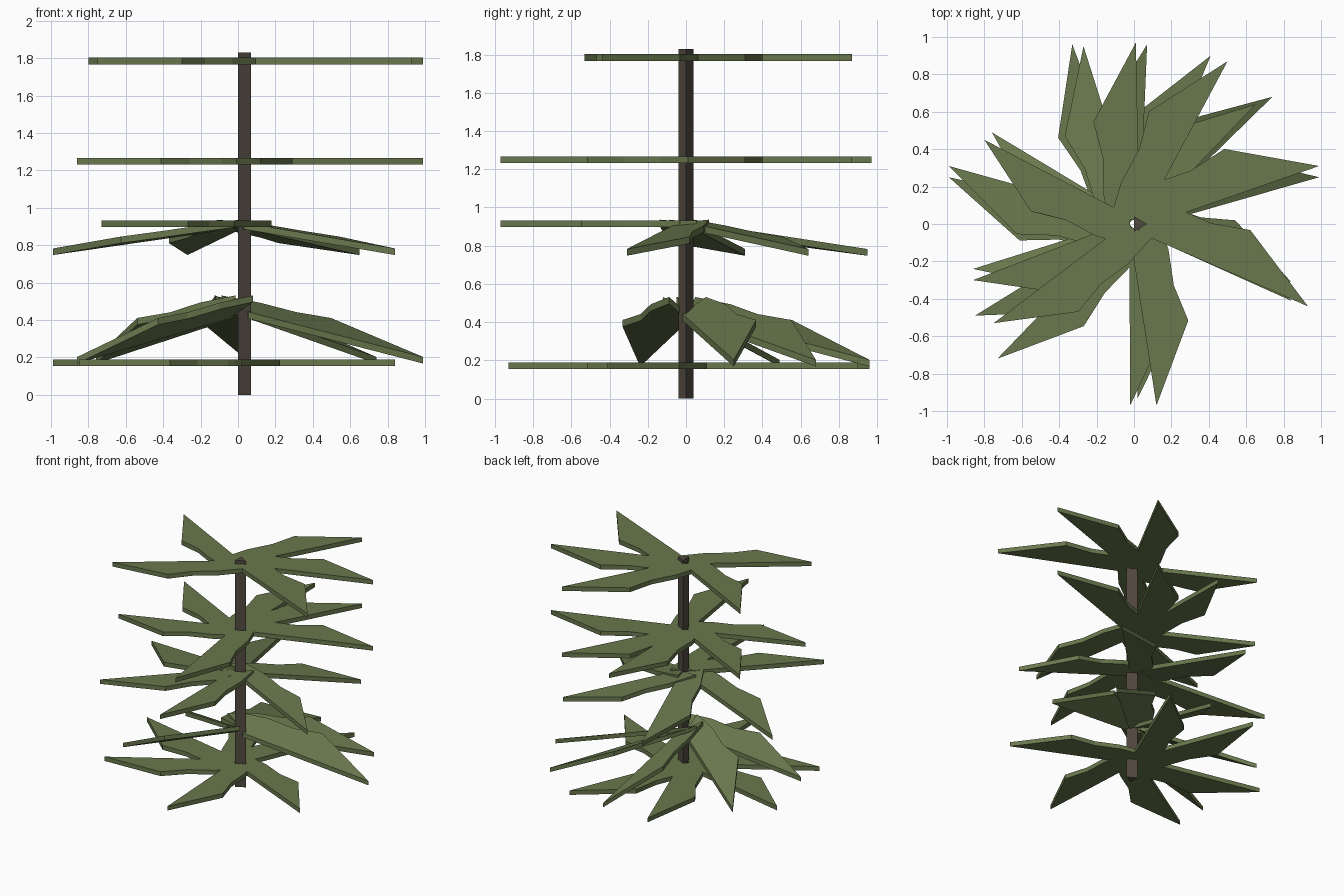
import bpy
import bmesh
from mathutils import Vector

cube = bpy.data.objects.get("Cube")
if cube:
    bpy.data.objects.remove(cube, do_unlink=True)


def material(name, rgb):
    mat = bpy.data.materials.new(name)
    mat.use_nodes = True
    mat.diffuse_color = (*rgb, 1)
    mat.node_tree.nodes["Principled BSDF"].inputs["Base Color"].default_value = (*rgb, 1)
    return mat


GREEN = material("leaf green", (0.142, 0.188, 0.075))
BROWN = material("stem brown", (0.085, 0.068, 0.052))
THICK = 0.035


def prism(name, bottom, height, mat):
    """Extrude one flat outline straight up into a closed slab."""
    bm = bmesh.new()
    face = bm.faces.new([bm.verts.new(p) for p in bottom])
    top = bmesh.ops.extrude_face_region(bm, geom=[face])["geom"]
    verts = [v for v in top if isinstance(v, bmesh.types.BMVert)]
    bmesh.ops.translate(bm, verts=verts, vec=(0, 0, height))
    bmesh.ops.recalc_face_normals(bm, faces=bm.faces)
    mesh = bpy.data.meshes.new(name)
    bm.to_mesh(mesh)
    bm.free()
    mesh.materials.append(mat)
    obj = bpy.data.objects.new(name, mesh)
    bpy.context.collection.objects.link(obj)


# Leaf outline: (along the leaf, sideways), one straight edge and one shoulder
OUTLINE = [(-0.06, 0.12), (0.05, -0.03), (1, 0), (0.56, 0.23), (0.36, 0.175), (0.16, 0.17)]


def leaf(name, tip, z, drop=0, roll=0, width=1):
    along = Vector(tip)
    side = Vector((-along.y, along.x))
    points = []
    for a, s in OUTLINE:
        p = along * a + side * s * width
        points.append((p.x, p.y, z - THICK / 2 - drop * a + roll * s))
    prism(name, points, THICK, GREEN)


# Triangular stem
prism("stem", [(0, 0.04, 0), (0, -0.04, 0), (0.07, 0, 0)], 1.83, BROWN)

# Leaf tiers: height, drop at the tip, sideways roll, width, leaf tips
tiers = {
    "top_leaf": (1.785, 0, 0, 1,
                 [(0.99, 0.31), (0.5, 0.87), (-0.8, 0.45), (-0.75, -0.53), (0.93, -0.44)]),
    "upper_leaf": (1.25, 0, 0, 1,
                   [(0.99, 0.31), (0.5, 0.87), (0.01, 0.97), (-0.79, 0.44),
                    (-0.86, -0.3), (0.12, -0.97)]),
    "middle_leaf": (0.915, 0, 0, 0.85, [(-0.73, -0.72), (-0.02, -0.97)]),
    "middle_drooping_leaf": (0.91, 0.145, 0, 1,
                             [(0.84, -0.31), (0.65, 0.64), (-0.27, 0.95), (-0.99, 0.31)]),
    "lower_drooping_leaf": (0.45, 0.265, 0.4, 1,
                            [(0.99, 0.25), (0.74, 0.68), (0.07, 0.96),
                             (-0.76, 0.49), (-0.86, -0.24)]),
    "bottom_leaf": (0.172, 0, 0, 1,
                    [(0.84, -0.41), (0.41, 0.9), (-0.33, 0.96), (-0.99, 0.25),
                     (-0.85, -0.49), (0.02, -0.93)]),
}
for name, (z, drop, roll, width, tips) in tiers.items():
    for i, tip in enumerate(tips):
        leaf(f"{name}_{i + 1}", tip, z, drop, roll, width)
